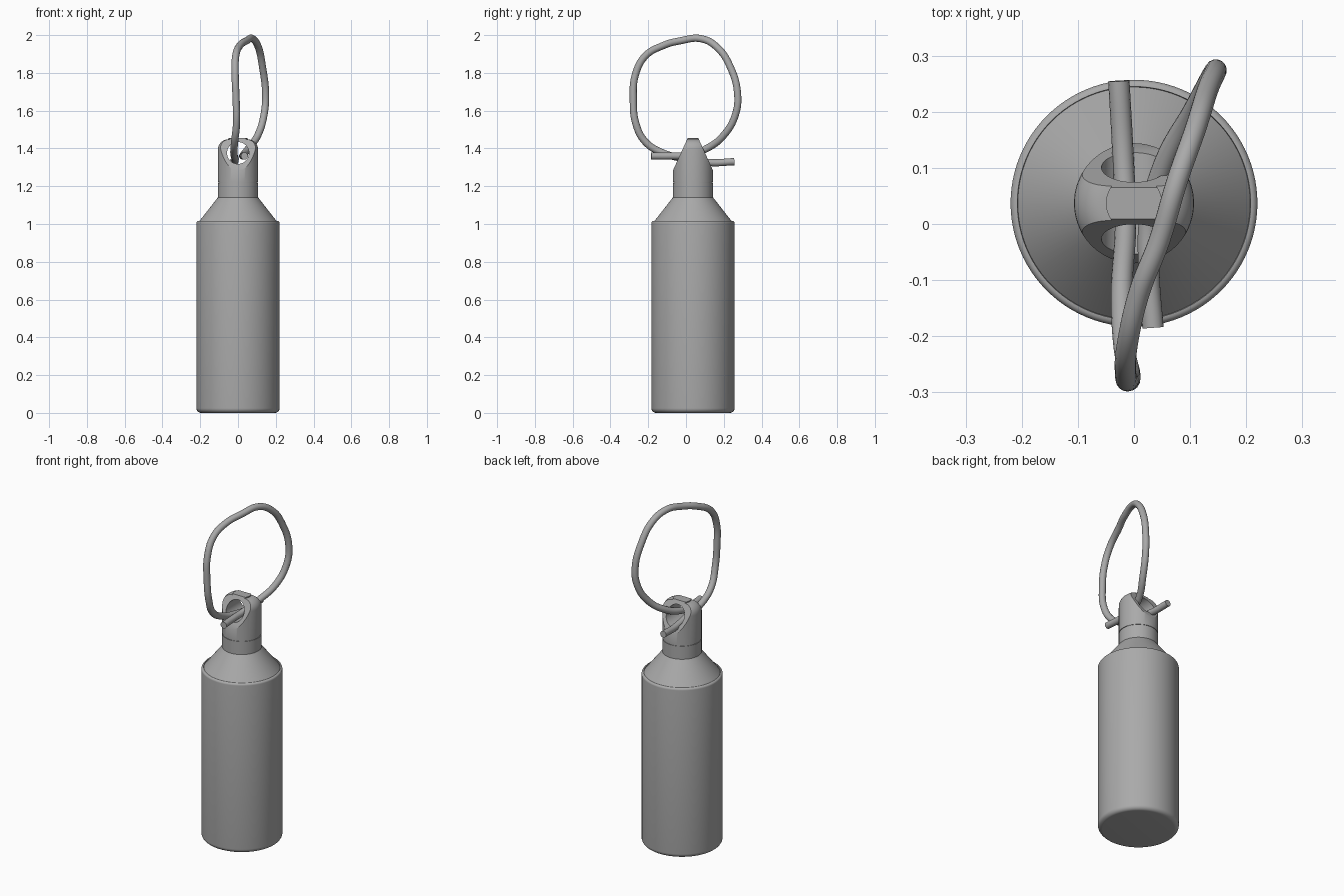
import bpy, bmesh, math
from mathutils import Vector

if "Cube" in bpy.data.objects:
    bpy.data.objects.remove(bpy.data.objects["Cube"])

AXIS_Y = 0.037
grey = bpy.data.materials.new("metal grey")
grey.diffuse_color = (0.4, 0.4, 0.4, 1)
grey.use_nodes = True
grey.node_tree.nodes["Principled BSDF"].inputs["Base Color"].default_value = grey.diffuse_color


def finish(obj, angle=30):
    obj.data.materials.clear()
    obj.data.materials.append(grey)
    bpy.ops.object.select_all(action='DESELECT')
    obj.select_set(True)
    bpy.context.view_layer.objects.active = obj
    bpy.ops.object.shade_smooth_by_angle(angle=math.radians(angle))


def lathe(name, profile, steps=96):
    """Spin a closed (radius, z) profile about the bottle axis."""
    bm = bmesh.new()
    verts = [bm.verts.new((r, 0, z)) for r, z in profile]
    edges = [bm.edges.new(p) for p in zip(verts, verts[1:])]
    bmesh.ops.spin(bm, geom=verts + edges, cent=(0, 0, 0), axis=(0, 0, 1),
                   angle=2 * math.pi, steps=steps)
    bmesh.ops.remove_doubles(bm, verts=bm.verts, dist=1e-5)
    bmesh.ops.recalc_face_normals(bm, faces=bm.faces)
    mesh = bpy.data.meshes.new(name)
    bm.to_mesh(mesh)
    bm.free()
    obj = bpy.data.objects.new(name, mesh)
    obj.location.y = AXIS_Y
    bpy.context.collection.objects.link(obj)
    return obj


def arc(cr, cz, rad, a0, a1, n=8):
    return [(cr + rad * math.cos(math.radians(a0 + (a1 - a0) * i / n)),
             cz + rad * math.sin(math.radians(a0 + (a1 - a0) * i / n)))
            for i in range(n + 1)]


# Bottle: rounded base, straight wall, rolled rim, sloped shoulder, neck
bottle = lathe("bottle_body",
               [(0, 0)] + arc(0.195, 0.025, 0.025, -90, 0)
               + arc(0.208, 1.005, 0.012, 0, 90, 5)
               + [(0.207, 1.012), (0.107, 1.14), (0.107, 1.218),
                  (0.104, 1.218), (0.104, 1.222), (0, 1.222)])
finish(bottle)

# Cap: rounded plug, cut by two slanted planes and drilled front to back
cap = lathe("cap", [(0, 1.222), (0.107, 1.222)]
            + arc(0.05, 1.392, 0.057, 0, 90)
            + [(0.05, 1.455), (0, 1.455)])
bm = bmesh.new()
bm.from_mesh(cap.data)
for side in (-1, 1):
    res = bmesh.ops.bisect_plane(
        bm, geom=bm.verts[:] + bm.edges[:] + bm.faces[:],
        plane_co=(0, side * 0.028, 1.455),
        plane_no=Vector((0, side * 2.2, 1)).normalized(), clear_outer=True)
    cut = [e for e in res["geom_cut"] if isinstance(e, bmesh.types.BMEdge)]
    bmesh.ops.holes_fill(bm, edges=cut, sides=0)
bmesh.ops.recalc_face_normals(bm, faces=bm.faces)
bm.to_mesh(cap.data)
bm.free()

bpy.ops.mesh.primitive_cylinder_add(vertices=48, radius=0.058, depth=0.5,
                                    location=(0, AXIS_Y, 1.376),
                                    rotation=(math.pi / 2, 0, 0))
drill = bpy.context.object
drill.name = "hole_cutter"
drill.hide_render = True
mod = cap.modifiers.new("hole", 'BOOLEAN')
mod.operation = 'DIFFERENCE'
mod.solver = 'EXACT'
mod.object = drill
bpy.context.view_layer.objects.active = cap
bpy.ops.object.modifier_apply(modifier=mod.name)
bpy.data.objects.remove(drill)
finish(cap)

# Cord: one tube through the hole, up around the loop and back through
path = [(-0.027, 0.255, 1.33), (-0.02, 0.13, 1.325), (-0.015, 0.0, 1.345),
        (-0.022, -0.12, 1.375), (-0.018, -0.215, 1.435),
        (-0.008, -0.265, 1.53), (-0.01, -0.279, 1.66),
        (-0.015, -0.268, 1.79), (-0.012, -0.215, 1.89),
        (0.01, -0.12, 1.945), (0.045, -0.03, 1.97), (0.078, 0.08, 1.981),
        (0.108, 0.165, 1.935), (0.13, 0.235, 1.83), (0.146, 0.273, 1.69),
        (0.138, 0.262, 1.58), (0.105, 0.2, 1.47), (0.055, 0.11, 1.4),
        (0.028, 0.01, 1.365), (0.027, -0.09, 1.36), (0.034, -0.185, 1.36)]
curve = bpy.data.curves.new("cord", 'CURVE')
curve.dimensions = '3D'
curve.bevel_depth = 0.019
curve.bevel_resolution = 6
curve.resolution_u = 8
curve.use_fill_caps = True
spline = curve.splines.new('BEZIER')
spline.bezier_points.add(len(path) - 1)
for bp, co in zip(spline.bezier_points, path):
    bp.co = co
    bp.handle_left_type = bp.handle_right_type = 'AUTO'
cord = bpy.data.objects.new("cord_loop", curve)
bpy.context.collection.objects.link(cord)
bpy.ops.object.select_all(action='DESELECT')
cord.select_set(True)
bpy.context.view_layer.objects.active = cord
bpy.ops.object.convert(target='MESH')
finish(bpy.context.object, 40)
